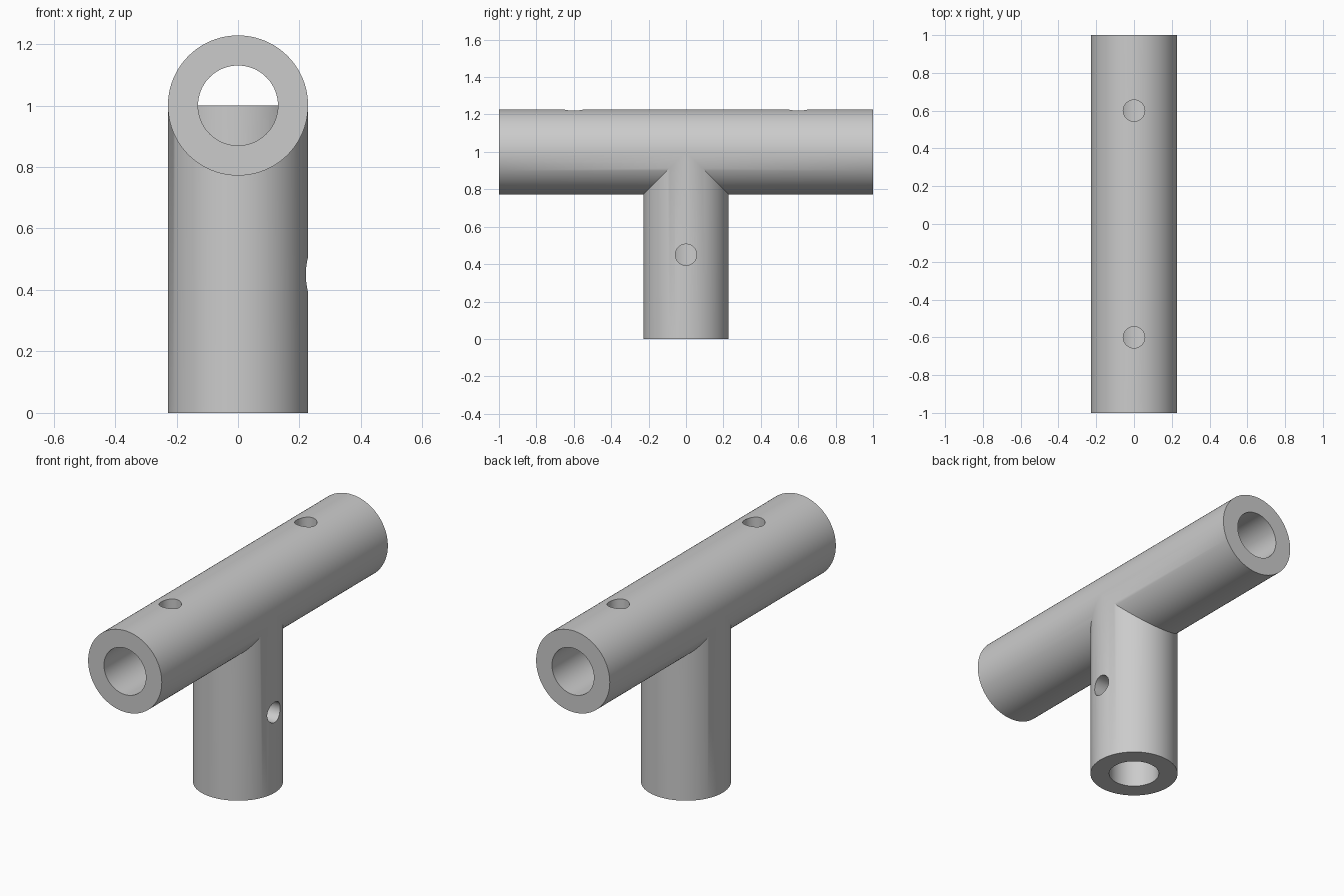
import bpy
import bmesh
from math import radians
from mathutils import Matrix

OUTER, BORE, HOLE = 0.228, 0.13, 0.057
AXIS_Z = 1.0

cube = bpy.data.objects.get("Cube")
if cube:
    bpy.data.objects.remove(cube, do_unlink=True)

grey = bpy.data.materials.new("plain grey")
grey.use_nodes = True
colour = (0.6, 0.6, 0.6, 1)
grey.diffuse_color = colour
grey.node_tree.nodes["Principled BSDF"].inputs["Base Color"].default_value = colour


def cylinder(name, radius, length, centre, axis, sides=96):
    turn = {"x": Matrix.Rotation(radians(90), 4, "Y"),
            "y": Matrix.Rotation(radians(90), 4, "X"),
            "z": Matrix.Identity(4)}[axis]
    bm = bmesh.new()
    bmesh.ops.create_cone(bm, cap_ends=True, segments=sides, radius1=radius,
                          radius2=radius, depth=length,
                          matrix=Matrix.Translation(centre) @ turn)
    mesh = bpy.data.meshes.new(name)
    bm.to_mesh(mesh)
    bm.free()
    mesh.materials.append(grey)
    obj = bpy.data.objects.new(name, mesh)
    bpy.context.collection.objects.link(obj)
    return obj


def combine(target, other, operation):
    mod = target.modifiers.new(operation.lower(), "BOOLEAN")
    mod.operation = operation
    mod.solver = "EXACT"
    mod.object = other
    bpy.context.view_layer.objects.active = target
    bpy.ops.object.modifier_apply(modifier=mod.name)
    bpy.data.objects.remove(other, do_unlink=True)


# Horizontal tube with two screw holes through its top wall
fitting = cylinder("tee_fitting", OUTER, 2, (0, 0, AXIS_Z), "y")
combine(fitting, cylinder("cross_bore", BORE, 2.2, (0, 0, AXIS_Z), "y"), "DIFFERENCE")
for y in (-0.6, 0.6):
    hole = cylinder("top_hole", HOLE, 0.4, (0, y, AXIS_Z + 0.2), "z", 48)
    combine(fitting, hole, "DIFFERENCE")

# Upright tube, open inside, with one screw hole on its left wall
stem = cylinder("stem", OUTER, AXIS_Z, (0, 0, AXIS_Z / 2), "z")
combine(stem, cylinder("stem_bore", BORE, AXIS_Z + 0.2, (0, 0, AXIS_Z / 2), "z"), "DIFFERENCE")
combine(stem, cylinder("side_hole", HOLE, 0.4, (0.2, 0, 0.45), "x", 48), "DIFFERENCE")

# Weld both tubes; the stem wall rises into the cross bore
combine(fitting, stem, "UNION")

bpy.ops.object.select_all(action="DESELECT")
fitting.select_set(True)
bpy.context.view_layer.objects.active = fitting
bpy.ops.object.shade_smooth_by_angle(angle=radians(30))
